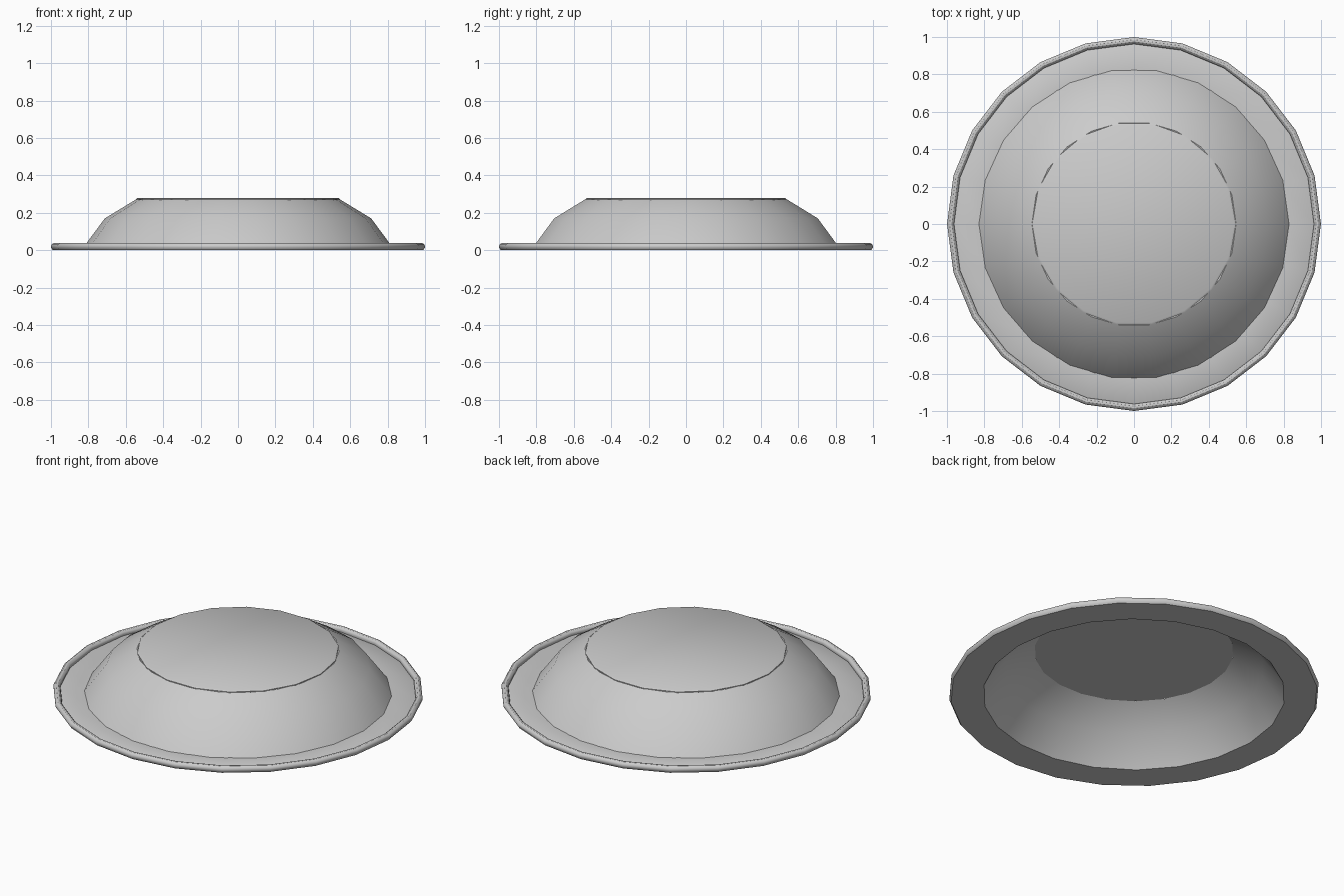
import bpy, bmesh, math

cube = bpy.data.objects.get("Cube")
if cube:
    bpy.data.objects.remove(cube, do_unlink=True)

grey = bpy.data.materials.new("light grey")
grey.use_nodes = True
COLOUR = (0.6, 0.6, 0.6, 1.0)
grey.diffuse_color = COLOUR
grey.node_tree.nodes["Principled BSDF"].inputs["Base Color"].default_value = COLOUR


def lathe(name, profile, sides, closed=True):
    """Revolve (radius, z) points about z; open profiles are capped at both ends."""
    bm = bmesh.new()
    rings = []
    for r, z in profile:
        ring = []
        for i in range(sides):
            a = 2 * math.pi * i / sides
            ring.append(bm.verts.new((r * math.cos(a), r * math.sin(a), z)))
        rings.append(ring)
    pairs = list(zip(rings, rings[1:]))
    if closed:
        pairs.append((rings[-1], rings[0]))
    else:
        bm.faces.new(rings[0])
        bm.faces.new(rings[-1])
    for low, high in pairs:
        for i in range(sides):
            j = (i + 1) % sides
            bm.faces.new((low[i], low[j], high[j], high[i]))
    bmesh.ops.recalc_face_normals(bm, faces=bm.faces)
    mesh = bpy.data.meshes.new(name)
    bm.to_mesh(mesh)
    bm.free()
    mesh.materials.append(grey)
    obj = bpy.data.objects.new(name, mesh)
    bpy.context.collection.objects.link(obj)
    bpy.ops.object.select_all(action='DESELECT')
    obj.select_set(True)
    bpy.context.view_layer.objects.active = obj
    bpy.ops.object.shade_smooth_by_angle(angle=math.radians(32))
    return obj


# Flat brim with a raised rounded bead along its outer edge
BEAD_R, BEAD = 0.981, 0.019
bead = []
for k in range(9):
    a = math.radians(-50 + k * 255 / 8)
    bead.append((BEAD_R + BEAD * math.cos(a), BEAD + BEAD * math.sin(a)))
lathe("brim", [(0.824, 0.0), (0.99, 0.0)] + bead + [(0.962, 0.012), (0.824, 0.012)], 24)

# Thin curved wall rising from the brim
lathe("bowl_wall", [(0.815, 0.0), (0.838, 0.0), (0.712, 0.17), (0.546, 0.271),
                    (0.538, 0.268), (0.70, 0.163)], 22)

# Flat disc closing the top
lathe("top_disc", [(0.545, 0.269), (0.545, 0.274), (0.535, 0.28)], 18, closed=False)
